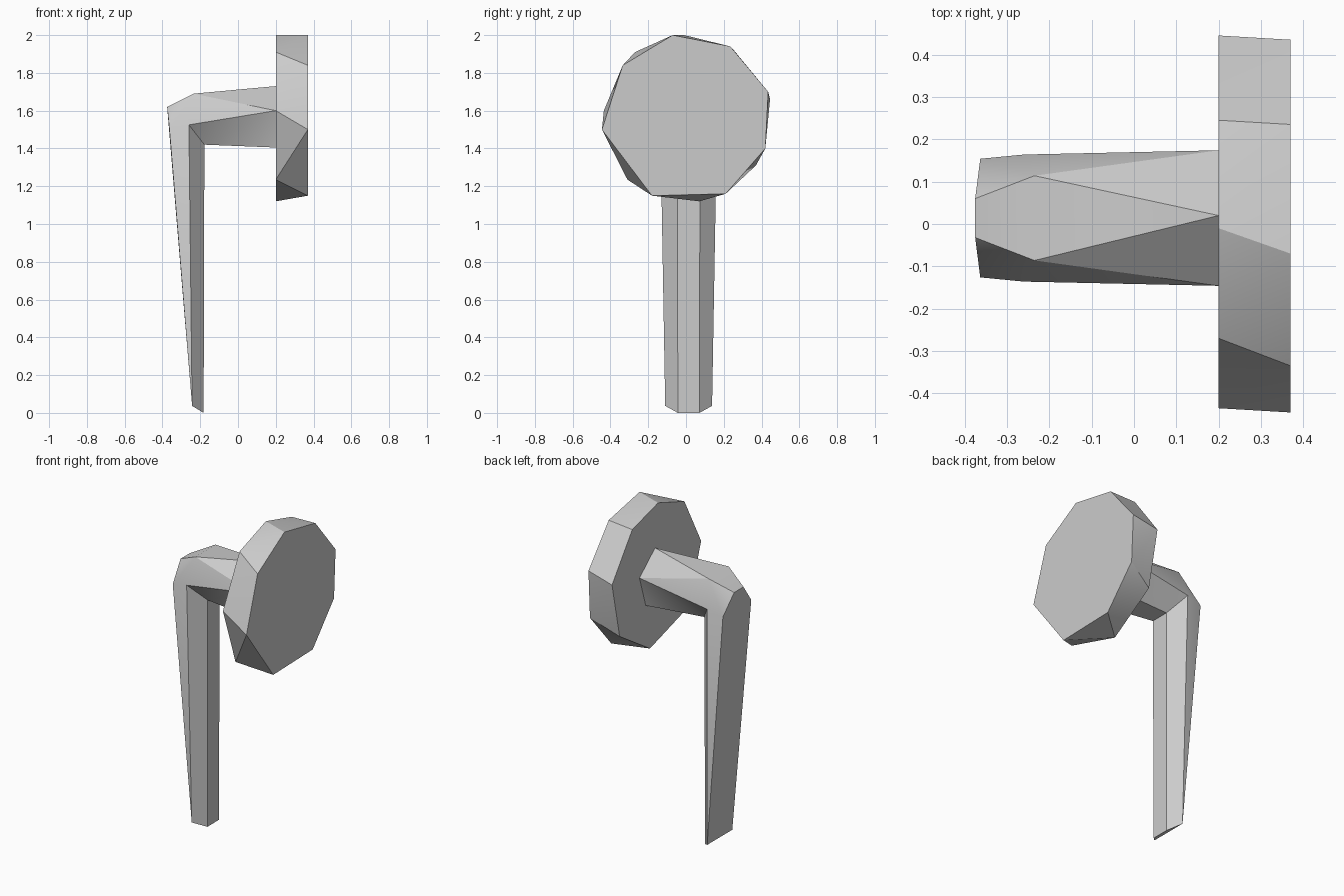
import bpy, bmesh, math

cube = bpy.data.objects.get("Cube")
if cube:
    bpy.data.objects.remove(cube, do_unlink=True)

grey = bpy.data.materials.new("light_grey")
grey.use_nodes = True
grey.diffuse_color = (0.6, 0.6, 0.6, 1)
grey.node_tree.nodes["Principled BSDF"].inputs["Base Color"].default_value = (0.6, 0.6, 0.6, 1)


def finish(name, bm):
    """Turn a bmesh into a grey object, smooth over shallow edges only."""
    bmesh.ops.recalc_face_normals(bm, faces=bm.faces)
    mesh = bpy.data.meshes.new(name)
    bm.to_mesh(mesh)
    bm.free()
    mesh.materials.append(grey)
    obj = bpy.data.objects.new(name, mesh)
    bpy.context.collection.objects.link(obj)
    bpy.ops.object.select_all(action='DESELECT')
    obj.select_set(True)
    bpy.context.view_layer.objects.active = obj
    bpy.ops.object.shade_smooth_by_angle(angle=math.radians(30))


# Mounting disc: two rough octagons (y, z) wrapped by a convex hull
outer = [(-.07, 2), (.235, 1.94), (.435, 1.7), (.42, 1.4),
         (.21, 1.16), (-.18, 1.15), (-.445, 1.5), (-.335, 1.84)]
inner = [(-.01, 2), (.245, 1.93), (.445, 1.66), (.37, 1.31),
         (.07, 1.12), (-.31, 1.235), (-.435, 1.6), (-.27, 1.91)]
bm = bmesh.new()
for x, ring in ((.37, outer), (.2, inner)):
    for y, z in ring:
        bm.verts.new((x, y, z))
bmesh.ops.convex_hull(bm, input=bm.verts)
bmesh.ops.dissolve_limit(bm, angle_limit=math.radians(1), verts=bm.verts, edges=bm.edges)
finish("mounting_disc", bm)

# Lever handle: mirrored corner pairs (x, half width, z) about its mid plane
mid = .014
corners = {
    "root_side": (.2, .16, 1.6), "root_low": (.2, .098, 1.405),
    "top": (-.235, .1, 1.69), "cap": (-.375, .046, 1.62),
    "cheek": (-.363, .14, 1.5), "bend": (-.26, .15, 1.525),
    "crook": (-.178, .06, 1.42),
    "tip_out": (-.243, .124, .037), "tip_in": (-.182, .057, 0),
}
# Faces on each side
side_faces = [
    ("ridge", "top", "root_side"), ("top", "bend", "root_side"),
    ("top", "cheek", "bend"), ("top", "cap", "cheek"),
    ("root_side", "bend", "crook"), ("root_side", "crook", "root_low"),
    ("cheek", "tip_out", "bend"), ("bend", "tip_out", "tip_in", "crook"),
]
# Strips crossing the mid plane, each closed by its own mirror image
cross_faces = [("top", "cap"), ("cap", "cheek", "tip_out"), ("tip_out", "tip_in"),
               ("tip_in", "crook"), ("crook", "root_low")]
bm = bmesh.new()
ridge = bm.verts.new((.2, .02, 1.73))
pairs = []
for s in (-1, 1):
    pairs.append({n: bm.verts.new((x, mid + s * w, z)) for n, (x, w, z) in corners.items()})
    pairs[-1]["ridge"] = ridge
for side in pairs:
    for names in side_faces:
        bm.faces.new([side[n] for n in names])
front, back = pairs
bm.faces.new((ridge, front["top"], back["top"]))
for names in cross_faces:
    bm.faces.new([front[n] for n in names] + [back[n] for n in reversed(names)])
finish("lever_handle", bm)
